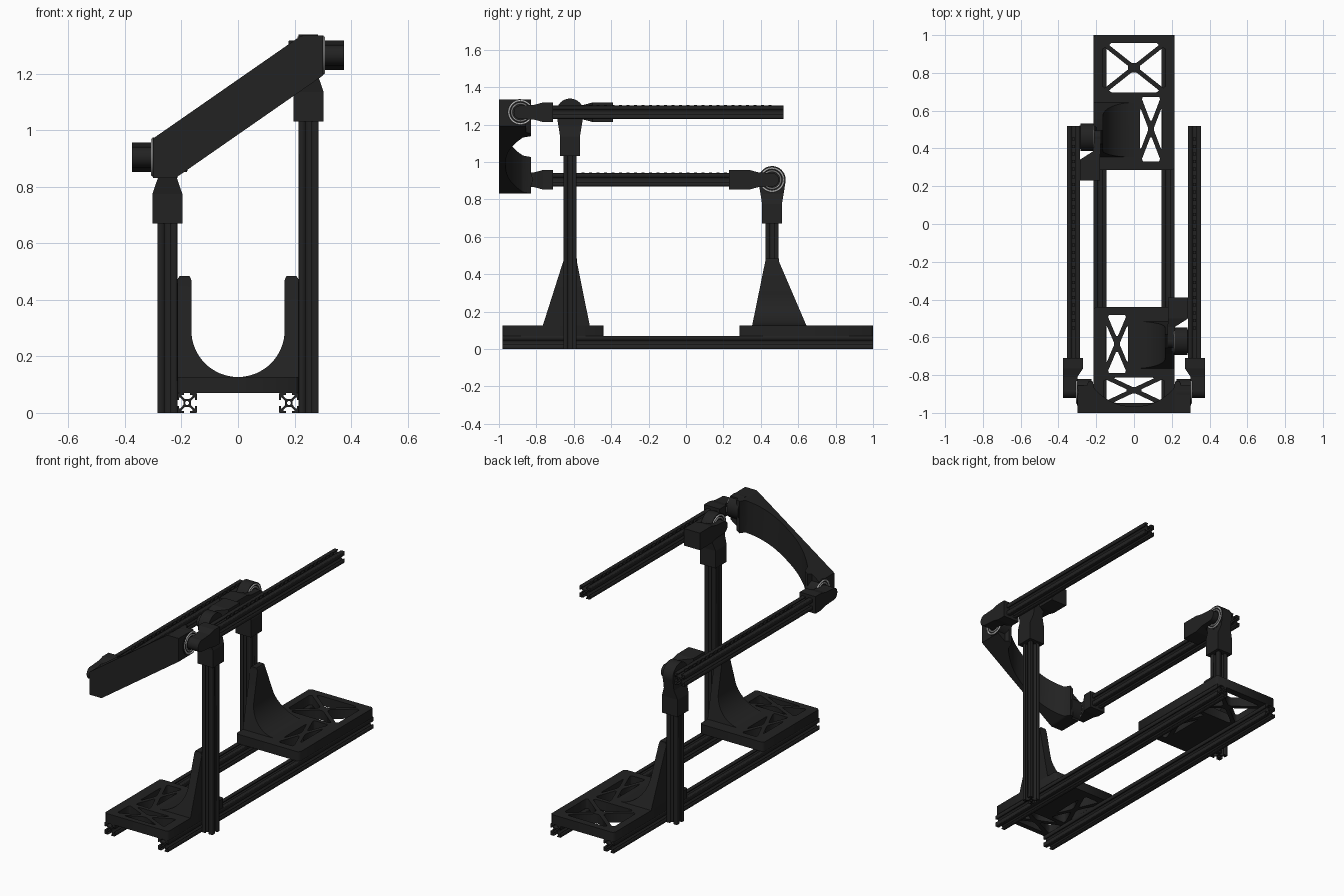
import bpy, bmesh, math
from mathutils import Matrix, Vector

if "Cube" in bpy.data.objects:
    bpy.data.objects.remove(bpy.data.objects["Cube"])


def material(name, v):
    m = bpy.data.materials.new(name)
    m.diffuse_color = (v, v, v, 1)
    m.use_nodes = True
    m.node_tree.nodes["Principled BSDF"].inputs["Base Color"].default_value = m.diffuse_color
    return m


BLACK = material("black", 0.016)
STEEL = material("steel", 0.6)


def finish(name, bm, mat=BLACK, smooth=False):
    bmesh.ops.remove_doubles(bm, verts=bm.verts, dist=1e-5)
    bmesh.ops.recalc_face_normals(bm, faces=bm.faces)
    me = bpy.data.meshes.new(name)
    bm.to_mesh(me)
    bm.free()
    me.materials.append(mat)
    ob = bpy.data.objects.new(name, me)
    bpy.context.collection.objects.link(ob)
    if smooth:
        bpy.ops.object.select_all(action='DESELECT')
        ob.select_set(True)
        bpy.context.view_layer.objects.active = ob
        bpy.ops.object.shade_smooth_by_angle(angle=math.radians(35))
    return ob


def prism(name, loops, depth, matrix):
    """Flat outline with holes, extruded both ways along its normal."""
    cu = bpy.data.curves.new(name, 'CURVE')
    cu.dimensions, cu.fill_mode, cu.extrude = '2D', 'BOTH', depth / 2
    for loop in loops:
        sp = cu.splines.new('POLY')
        sp.points.add(len(loop) - 1)
        for p, (x, y) in zip(sp.points, loop):
            p.co = (x, y, 0, 1)
        sp.use_cyclic_u = True
    tmp = bpy.data.objects.new(name + "_outline", cu)
    bpy.context.collection.objects.link(tmp)
    dg = bpy.context.evaluated_depsgraph_get()
    me = bpy.data.meshes.new_from_object(tmp.evaluated_get(dg))
    bm = bmesh.new()
    bm.from_mesh(me)
    bm.transform(matrix)
    bpy.data.objects.remove(tmp)
    bpy.data.curves.remove(cu)
    bpy.data.meshes.remove(me)
    return finish(name, bm)


def loft(name, sections, smooth=False):
    bm = bmesh.new()
    rings = [[bm.verts.new(p) for p in s] for s in sections]
    n = len(rings[0])
    for a, b in zip(rings, rings[1:]):
        for i in range(n):
            bm.faces.new((a[i], a[(i + 1) % n], b[(i + 1) % n], b[i]))
    bm.faces.new(rings[0])
    bm.faces.new(rings[-1])
    return finish(name, bm, BLACK, smooth)


def rect_x(x, y0, y1, z0, z1):
    return [(x, y0, z0), (x, y1, z0), (x, y1, z1), (x, y0, z1)]


def rect_y(y, x0, x1, z0, z1):
    return [(x0, y, z0), (x1, y, z0), (x1, y, z1), (x0, y, z1)]


def rect_z(z, x0, x1, y0, y1):
    return [(x0, y0, z), (x1, y0, z), (x1, y1, z), (x0, y1, z)]


def cylinder_x(name, x0, x1, y, z, r, mat=BLACK):
    bm = bmesh.new()
    bmesh.ops.create_cone(bm, cap_ends=True, segments=40, radius1=r, radius2=r, depth=abs(x1 - x0),
                          matrix=Matrix.Translation(((x0 + x1) / 2, y, z)) @ Matrix.Rotation(math.pi / 2, 4, 'Y'))
    return finish(name, bm, mat, True)


def bearing(name, x, y, z):
    for i, (R, r) in enumerate(((0.062, 0.005), (0.047, 0.004))):
        bpy.ops.mesh.primitive_torus_add(major_radius=R, minor_radius=r, major_segments=40, minor_segments=8,
                                         location=(x, y, z), rotation=(0, math.pi / 2, 0))
        ob = bpy.context.object
        ob.name = f"{name}_ring_{i}"
        ob.data.materials.append(STEEL)
        bpy.ops.object.shade_smooth()


# slotted rail cross-section, one quarter turned four times, with a bore
U = 0.0035
QUARTER = [(3.9, 2.2), (7, 5.5), (8.2, 5.5), (8.2, 3.1), (10, 3.1), (10, 9.4), (9.4, 10),
           (3.1, 10), (3.1, 8.2), (5.5, 8.2), (5.5, 7), (2.2, 3.9)]
PROFILE = []
for k in range(4):
    c, s = round(math.cos(k * math.pi / 2)), round(math.sin(k * math.pi / 2))
    PROFILE += [((c * x - s * y) * U, (s * x + c * y) * U) for x, y in QUARTER]
BORE = [(2.1 * U * math.cos(a * math.pi / 6), 2.1 * U * math.sin(a * math.pi / 6)) for a in range(12)]


def rail(name, start, end):
    a, b = Vector(start), Vector(end)
    rot = Matrix.Rotation(math.pi / 2, 4, 'X') if abs((b - a).y) > 0.1 else Matrix.Identity(4)
    prism(name, [PROFILE, BORE], (b - a).length, Matrix.Translation((a + b) / 2) @ rot)


def window(x0, x1, y0, y1, gap=0.012):
    """Four triangular holes that leave crossed struts in a rectangle."""
    corners = [Vector(p) for p in ((x0, y0), (x1, y0), (x1, y1), (x0, y1))]
    mid = sum(corners, Vector((0, 0))) / 4
    holes = []
    for i in range(4):
        t = [corners[i], corners[(i + 1) % 4], mid]
        sides = [(t[1] - t[2]).length, (t[2] - t[0]).length, (t[0] - t[1]).length]
        per = sum(sides)
        centre = sum((p * l for p, l in zip(t, sides)), Vector((0, 0))) / per
        area = abs((t[1] - t[0]).cross(t[2] - t[0])) / 2
        f = 1 - gap / (2 * area / per)
        t = [centre + (p - centre) * f for p in t]
        loop = []
        for j in range(3):
            loop += [tuple(t[j].lerp(t[j - 1], 0.09)), tuple(t[j].lerp(t[(j + 1) % 3], 0.09))]
        holes.append(loop)
    return holes


def plate(name, y0, y1, holes):
    r, w = 0.012, 0.215
    edge = [(-w, y0 + r), (-w + r, y0), (w - r, y0), (w, y0 + r), (w, y1 - r), (w - r, y1), (-w + r, y1), (-w, y1 - r)]
    prism(name, [edge] + holes, 0.057, Matrix.Translation((0, 0, 0.0985)))


def saddle_horn(name, s, y, lo, hi):
    """Quarter-round cradle wall that narrows toward its top."""
    pts = [(0.165 * math.sin(a * math.pi / 32), 0.292 - 0.165 * math.cos(a * math.pi / 32)) for a in range(17)]
    pts += [(0.165, 0.47), (0.172, 0.485)]
    secs = []
    for x, z in pts:
        t = min((z - 0.127) / 0.343, 1)
        outer = 0.215 if z < 0.48 else 0.207
        secs.append(rect_z(z, s * x, s * outer, y - lo + (lo - 0.036) * t, y + hi - (hi - 0.036) * t))
    loft(name, secs, True)


def connector(name, s, y, d, z, length, block, knuckle):
    """Beam end block that necks down to a pivot knuckle at y."""
    def sec(dist, xs, h):
        return rect_y(y + d * dist, s * xs[0], s * xs[1], z - h, z + h)
    loft(name + "_block", [sec(length, block, 0.052), sec(0.12, block, 0.052),
                           sec(0.075, knuckle, 0.04), sec(0, knuckle, 0.035)])
    cylinder_x(name + "_knuckle", s * knuckle[0], s * knuckle[1], y, z, 0.036)


# base rails
for s in (-1, 1):
    rail("base_rail", (s * 0.18, -0.98, 0.035), (s * 0.18, 1.0, 0.035))

# base plates and cradle walls
plate("front_plate", -0.98, -0.44, window(-0.16, -0.02, -0.80, -0.47) + window(-0.17, 0.17, -0.96, -0.80))
plate("back_plate", 0.285, 1.0, window(0.02, 0.16, 0.32, 0.685) + window(-0.18, 0.18, 0.685, 0.97))
saddle_horn("front_cradle", 1, -0.62, 0.145, 0.105)
saddle_horn("back_cradle", -1, 0.46, 0.106, 0.183)

# two sides: post, pivot housing, beam and connectors
for side, s, y, z, d in (("right", 1, -0.62, 1.266, 1), ("left", -1, 0.46, 0.905, -1)):
    rail(side + "_post", (s * 0.25, y, 0), (s * 0.25, y, z - 0.18))
    loft(side + "_post_cap", [rect_z(z + dz, s * 0.25 - hx, s * 0.25 + hx, y - hy, y + hy) for dz, hx, hy in
                              ((-0.235, 0.053, 0.053), (-0.13, 0.053, 0.053), (-0.075, 0.034, 0.062), (-0.01, 0.034, 0.072))])
    cylinder_x(side + "_pivot_housing", s * 0.215, s * 0.284, y, z, 0.073)
    bearing(side + "_post_bearing", s * 0.215, y, z)
    connector(side + "_beam_clamp", s, y, d, z, 0.23, (0.18, 0.287), (0.178, 0.216))
    rail(side + "_beam", (s * 0.32, -0.75, z), (s * 0.32, 0.52, z))
    connector(side + "_link_joint", s, -0.885, 1, z, 0.175, (0.27, 0.376), (0.30, 0.376))
    bearing(side + "_link_bearing", s * 0.303, -0.885, z)
    cylinder_x(side + "_link_boss", s * 0.225, s * 0.303, -0.89, z, 0.07)
    # small studs along the top slot of the beam
    bm = bmesh.new()
    for i in range(26):
        bmesh.ops.create_cube(bm, size=1, matrix=Matrix.Translation((s * 0.32, -0.55 + i * 0.04, z + 0.031))
                              @ Matrix.Diagonal((0.016, 0.016, 0.016, 1)))
    finish(side + "_beam_studs", bm)

# slanted front link, thin in the middle and deep at both ends
stations = []
for i in range(-30, 31):
    x = i / 100
    a = abs(x)
    if a >= 0.25:
        inner = -0.855
    elif a >= 0.22:
        inner = -0.83
    else:
        inner = -0.965 + 0.105 * (a / 0.22) ** 2.4
    top = min(1.335, 1.18 + 0.695 * x)
    bottom = max(0.832, 0.985 + 0.695 * x)
    stations.append(rect_x(x, -1.0, inner, bottom, top))
loft("front_link", stations, True)
